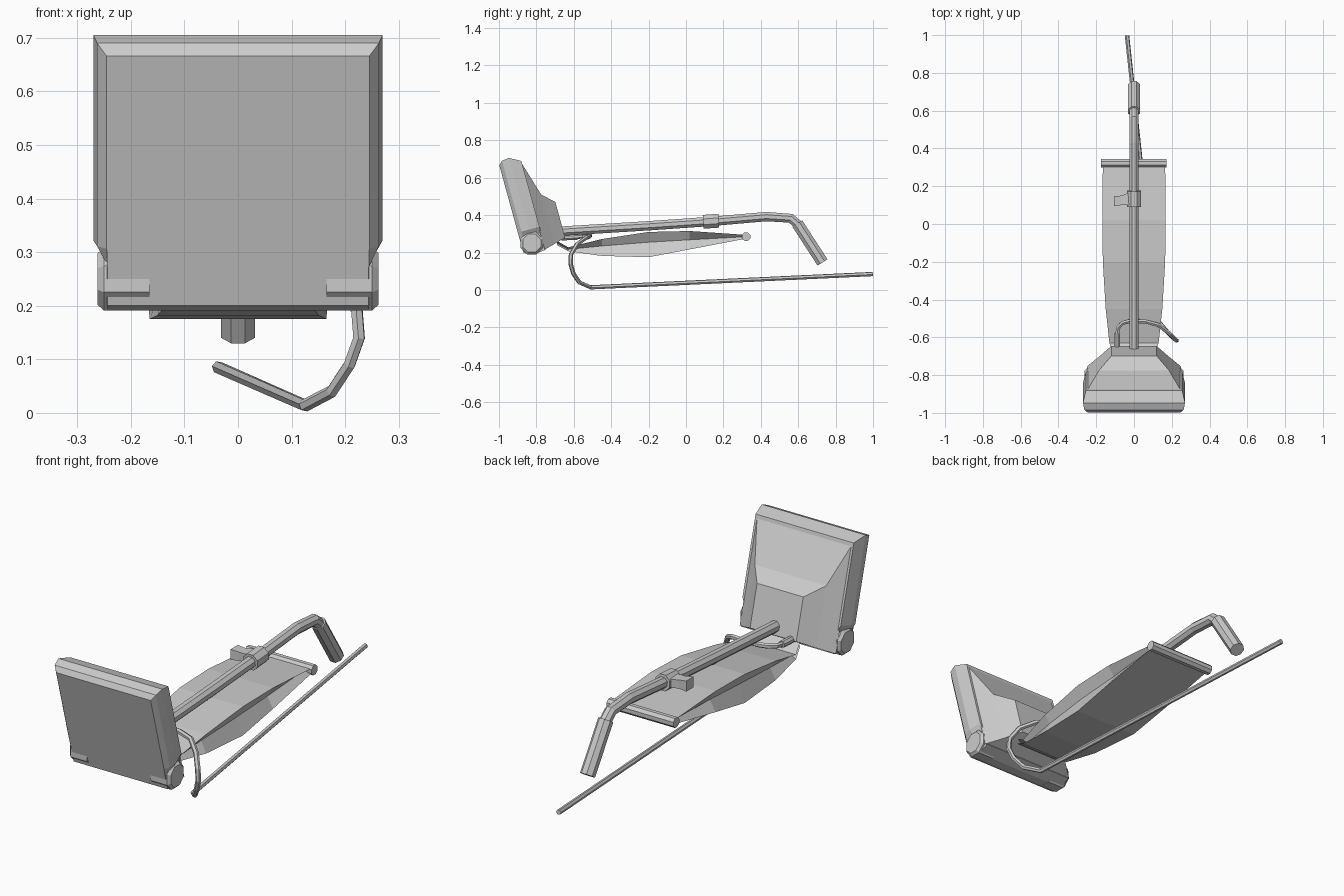
import bpy, bmesh, math
from mathutils import Vector

if "Cube" in bpy.data.objects:
    bpy.data.objects.remove(bpy.data.objects["Cube"])


def loft(name, rings):
    """Skin a list of equal-length rings and cap both ends."""
    bm = bmesh.new()
    vs = [[bm.verts.new(p) for p in r] for r in rings]
    n = len(rings[0])
    for a, b in zip(vs, vs[1:]):
        for i in range(n):
            j = (i + 1) % n
            bm.faces.new((a[i], a[j], b[j], b[i]))
    bm.faces.new(vs[0][::-1])
    bm.faces.new(vs[-1])
    bmesh.ops.recalc_face_normals(bm, faces=bm.faces)
    me = bpy.data.meshes.new(name)
    bm.to_mesh(me)
    bm.free()
    ob = bpy.data.objects.new(name, me)
    bpy.context.collection.objects.link(ob)
    return ob


def tube(name, pts, radii, sides=8):
    """Sweep a polygon along a path without twisting."""
    pts = [Vector(p) for p in pts]
    if not isinstance(radii, (list, tuple)):
        radii = [radii] * len(pts)
    t = (pts[1] - pts[0]).normalized()
    up = Vector((0, 0, 1)) if abs(t.z) < 0.9 else Vector((1, 0, 0))
    side = t.cross(up).normalized()
    rings = []
    for k, p in enumerate(pts):
        a = (p - pts[k - 1]).normalized() if k else t
        b = (pts[k + 1] - p).normalized() if k < len(pts) - 1 else a
        new = (a + b).normalized()
        side = t.rotation_difference(new) @ side
        t = new
        other = t.cross(side)
        r = radii[k]
        ang = [2 * math.pi * (i + 0.5) / sides for i in range(sides)]
        rings.append([p + side * r * math.cos(q) + other * r * math.sin(q) for q in ang])
    return loft(name, rings)


# Tilted frame of the floor head: u runs up its length, v runs back from the sole
def head(x, u, v):
    return Vector((x, -0.87 - 0.265 * u + 0.964 * v, 0.2 + 0.964 * u + 0.265 * v))


# Floor head slab, narrowing above the wheels
def slab_ring(v, w, low_w, top, bottom):
    half = [(low_w, bottom), (low_w, 0.075), (w, 0.11), (w, top)]
    return [head(x, u, v) for x, u in half] + [head(-x, u, v) for x, u in half[::-1]]


loft("head_slab", [
    slab_ring(0.0, 0.245, 0.244, 0.483, 0.0),
    slab_ring(0.02, 0.263, 0.245, 0.503, -0.015),
    slab_ring(0.06, 0.27, 0.245, 0.508, -0.025),
    slab_ring(0.12, 0.255, 0.24, 0.475, -0.017)])

# Tapered motor hood behind the slab
loft("motor_hood", [
    [head(x * w, u, v) for x, u in ((1, bottom), (1, top), (-1, top), (-1, bottom))]
    for v, w, top, bottom in ((0.115, 0.25, 0.475, -0.015),
                              (0.174, 0.185, 0.274, 0.0),
                              (0.237, 0.12, 0.215, 0.018))])

# Wheels
for s, label in ((1, "right"), (-1, "left")):
    tube("wheel_" + label,
         [head(s * x, 0.036, 0.057) for x in (0.165, 0.25, 0.262)],
         [0.064, 0.064, 0.052])

# Handle tube and grip
tube("handle_tube",
     [(0, -0.69, 0.313), (0, -0.2, 0.343), (0, 0.13, 0.366), (0, 0.43, 0.392),
      (0, 0.56, 0.383), (0, 0.61, 0.34), (0, 0.65, 0.28)], 0.027)
tube("handle_grip", [(0, 0.595, 0.355), (0, 0.73, 0.147)], 0.034)

# Collar with cord hook
tube("collar", [(0, 0.092, 0.364), (0, 0.175, 0.37)], 0.04)
loft("cord_hook", [[(x, y0, z0), (x, y1, z0), (x, y1, z1), (x, y0, z1)]
                   for x, y0, y1, z0, z1 in ((-0.02, 0.1, 0.17, 0.35, 0.39),
                                             (-0.065, 0.1, 0.15, 0.35, 0.39),
                                             (-0.105, 0.095, 0.148, 0.345, 0.395))])

# Dust bag with pleated sides
loft("dust_bag", [
    [(w, y, top), (w * 0.82, y, mid), (w, y, low),
     (-w, y, low), (-w * 0.82, y, mid), (-w, y, top)]
    for y, top, mid, low, w in ((-0.69, 0.262, 0.25, 0.24, 0.11),
                                (-0.63, 0.228, 0.217, 0.207, 0.13),
                                (-0.45, 0.272, 0.235, 0.182, 0.15),
                                (-0.2, 0.31, 0.255, 0.175, 0.165),
                                (0.02, 0.315, 0.268, 0.217, 0.168),
                                (0.31, 0.295, 0.284, 0.272, 0.165))])
tube("bag_clip", [(-0.175, 0.322, 0.285), (0.172, 0.322, 0.285)], 0.024)

# Power cord and its strain relief
tube("cord_sleeve", [(-0.09, -0.665, 0.28), (-0.09, -0.58, 0.284)], 0.017)
tube("power_cord",
     [(-0.09, -0.6, 0.283), (-0.085, -0.55, 0.287), (-0.06, -0.524, 0.29),
      (-0.02, -0.513, 0.29), (0.06, -0.516, 0.286), (0.13, -0.535, 0.278),
      (0.19, -0.582, 0.245), (0.222, -0.615, 0.19), (0.226, -0.617, 0.14),
      (0.208, -0.603, 0.09), (0.175, -0.57, 0.04), (0.125, -0.51, 0.014),
      (-0.037, 0.998, 0.085)], 0.012, 6)
